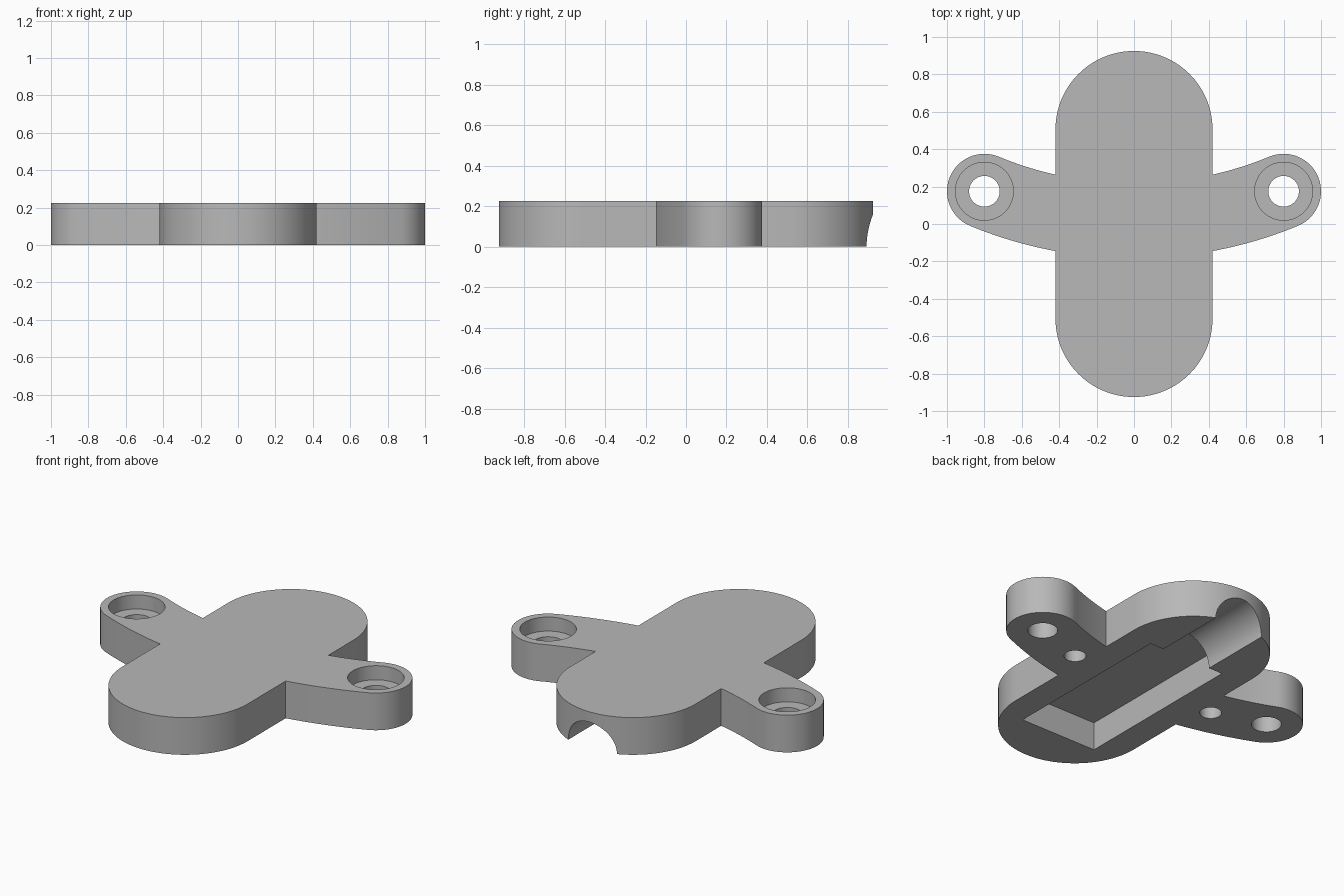
import bpy, bmesh
from math import sin, cos, pi, atan2, asin, sqrt

cube = bpy.data.objects.get("Cube")
if cube:
    bpy.data.objects.remove(cube)

HEIGHT = 0.225
BODY_R, BODY_Y = 0.42, 0.505        # half width and end-arc centre of the body
EAR_X, EAR_Y, EAR_R = 0.80, 0.175, 0.20
ARC_Y = 2.116                       # shared centre of the curved arm edges
ARC_MID = sqrt(EAR_X ** 2 + (ARC_Y - EAR_Y) ** 2)

grey = bpy.data.materials.new("plain grey")
grey.use_nodes = True
colour = (0.48, 0.48, 0.48, 1)
grey.diffuse_color = colour
grey.node_tree.nodes["Principled BSDF"].inputs["Base Color"].default_value = colour


def arc(cx, cy, r, start, end, steps):
    return [(cx + r * cos(start + (end - start) * i / steps),
             cy + r * sin(start + (end - start) * i / steps)) for i in range(steps + 1)]


def prism(name, points, z0, z1):
    """Solid made by extruding a closed outline upwards."""
    bm = bmesh.new()
    face = bm.faces.new([bm.verts.new((x, y, z0)) for x, y in points])
    top = bmesh.ops.extrude_face_region(bm, geom=[face])["geom"]
    bmesh.ops.translate(bm, vec=(0, 0, z1 - z0),
                        verts=[v for v in top if isinstance(v, bmesh.types.BMVert)])
    bmesh.ops.recalc_face_normals(bm, faces=bm.faces)
    mesh = bpy.data.meshes.new(name)
    bm.to_mesh(mesh)
    bm.free()
    mesh.materials.append(grey)
    obj = bpy.data.objects.new(name, mesh)
    bpy.context.collection.objects.link(obj)
    return obj


def round_cutter(name, x, y, r, z0, z1):
    return prism(name, arc(x, y, r, 0, 2 * pi, 64)[:-1], z0, z1)


# Right half of the outline: front arc, arm with rounded ear, back arc
outer, inner = ARC_MID + EAR_R, ARC_MID - EAR_R
tilt = atan2(EAR_Y - ARC_Y, EAR_X)
half = arc(0, -BODY_Y, BODY_R, -pi / 2, 0, 32)
half += arc(0, ARC_Y, outer, asin(BODY_R / outer) - pi / 2, tilt, 16)
half += arc(EAR_X, EAR_Y, EAR_R, tilt, tilt + pi, 40)[1:]
half += arc(0, ARC_Y, inner, tilt, asin(BODY_R / inner) - pi / 2, 16)[1:]
half += arc(0, BODY_Y, BODY_R, 0, pi / 2, 32)
outline = half + [(-x, y) for x, y in reversed(half[1:-1])]
plate = prism("mounting_plate", outline, 0, HEIGHT)

# Underside pocket and the half-round channel leading out of the back
pocket = [(-0.255, -0.645), (0.255, -0.645), (0.255, 0.445), (-0.255, 0.445)]
cutters = [prism("pocket_cutter", pocket, -0.1, 0.17)]
channel = round_cutter("channel_cutter", 0, 0, 0.163, 0.40, 1.1)
channel.rotation_euler.x = -pi / 2
cutters.append(channel)

# Counterbored screw holes and blind pin holes on both arms
for side, s in (("left", 1), ("right", -1)):
    cutters += [
        round_cutter(side + "_screw_hole_cutter", s * EAR_X, EAR_Y, 0.082, -0.1, 0.4),
        round_cutter(side + "_counterbore_cutter", s * EAR_X, EAR_Y, 0.155, HEIGHT - 0.085, 0.4),
        round_cutter(side + "_pin_hole_cutter", s * 0.485, 0.075, 0.06, -0.1, 0.15),
    ]

for cutter in cutters:
    mod = plate.modifiers.new(cutter.name, "BOOLEAN")
    mod.operation = "DIFFERENCE"
    mod.solver = "EXACT"
    mod.object = cutter
    cutter.hide_render = True

# Bake the cuts and drop the cutters
bpy.context.view_layer.update()
graph = bpy.context.evaluated_depsgraph_get()
result = bpy.data.meshes.new_from_object(plate.evaluated_get(graph))
plate.modifiers.clear()
plate.data = result
for cutter in cutters:
    bpy.data.objects.remove(cutter)

bpy.ops.object.select_all(action="DESELECT")
plate.select_set(True)
bpy.context.view_layer.objects.active = plate
bpy.ops.object.shade_smooth_by_angle(angle=pi / 6)
